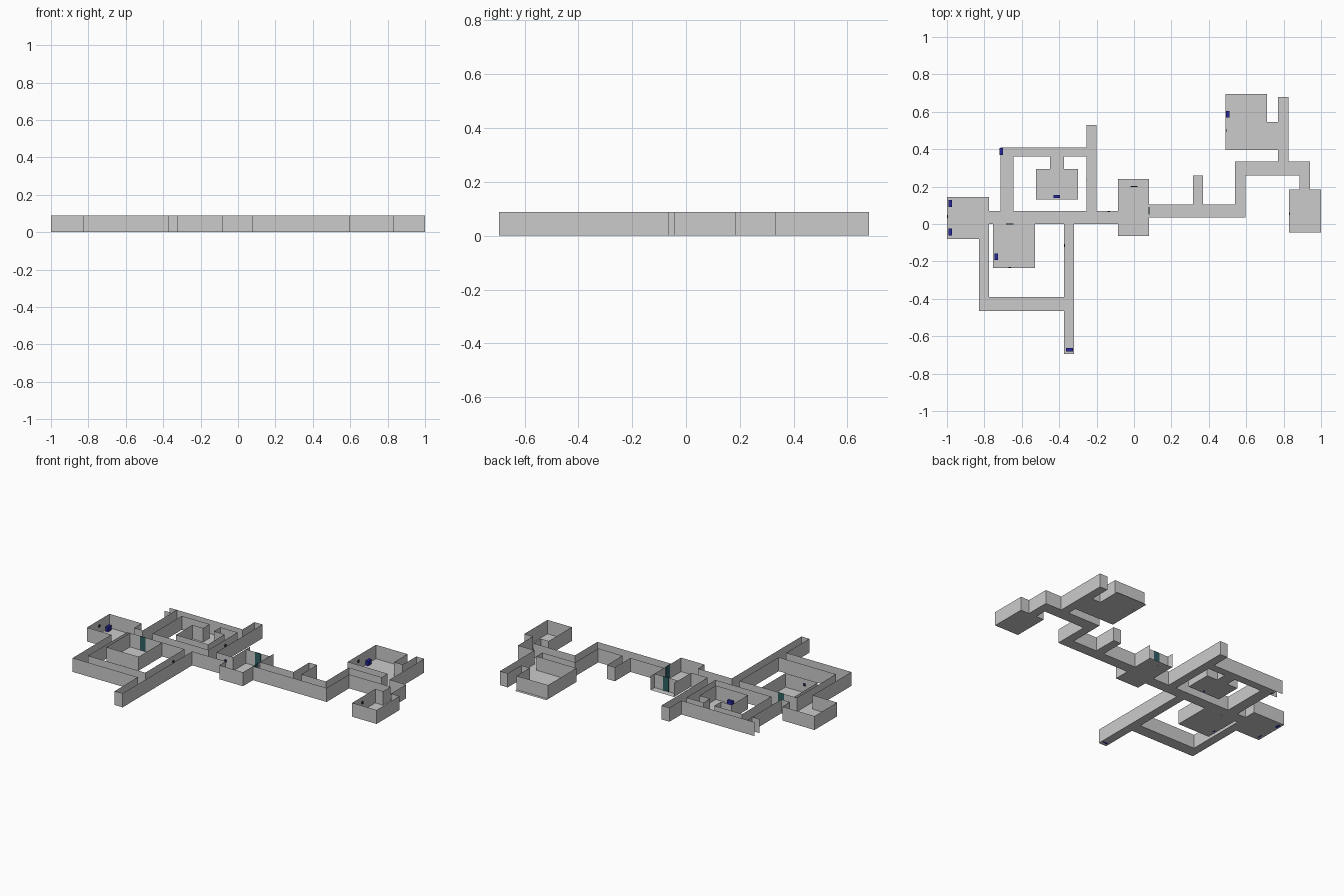
import bpy, bmesh

if "Cube" in bpy.data.objects:
    bpy.data.objects.remove(bpy.data.objects["Cube"])

H = 0.088  # wall height

# Floor plan: x0, x1, y0, y1 for every room and corridor
ROOMS = {
    "west_room": (-1, -.775, -.08, .145),
    "main_corridor": (-.775, -.085, 0, .07),
    "northwest_corridor": (-.715, -.645, .07, .41),
    "north_corridor": (-.645, -.255, .36, .41),
    "north_stub": (-.255, -.2, .07, .53),
    "inner_room": (-.525, -.3, .13, .295),
    "inner_room_passage": (-.45, -.375, .295, .36),
    "south_room": (-.755, -.53, -.235, 0),
    "south_corridor": (-.375, -.32, -.695, 0),
    "southwest_corridor": (-.83, -.375, -.465, -.39),
    "west_passage": (-.83, -.775, -.39, -.08),
    "hall": (-.085, .08, -.065, .24),
    "east_corridor": (.08, .595, .035, .105),
    "alcove": (.315, .37, .105, .26),
    "east_bend": (.54, .595, .105, .335),
    "northeast_corridor": (.595, .94, .26, .335),
    "northeast_stub": (.77, .825, .335, .68),
    "northeast_passage": (.71, .77, .395, .545),
    "northeast_room": (.49, .71, .395, .695),
    "east_passage": (.885, .94, .185, .26),
    "east_room": (.83, 1, -.045, .185),
}
OPEN_ENDS = {("hall", "north"), ("northeast_room", "north")}


def material(name, color):
    m = bpy.data.materials.new(name)
    m.diffuse_color = (*color, 1)
    m.use_nodes = True
    m.node_tree.nodes["Principled BSDF"].inputs["Base Color"].default_value = m.diffuse_color
    return m


def mesh_object(name, quads, mat=None):
    bm = bmesh.new()
    for q in quads:
        bm.faces.new([bm.verts.new(p) for p in q])
    bmesh.ops.remove_doubles(bm, verts=bm.verts, dist=1e-5)
    me = bpy.data.meshes.new(name)
    bm.to_mesh(me)
    bm.free()
    ob = bpy.data.objects.new(name, me)
    bpy.context.collection.objects.link(ob)
    if mat:
        me.materials.append(mat)
    return ob


def box(name, center, size, mat):
    bpy.ops.mesh.primitive_cube_add(size=1, location=center)
    ob = bpy.context.object
    ob.name = name
    ob.scale = size
    ob.data.materials.append(mat)


def wall(a, b):
    return [(*a, 0), (*b, 0), (*b, H), (*a, H)]


def inside(x, y):
    return any(r[0] < x < r[1] and r[2] < y < r[3] for r in ROOMS.values())


def edge_walls(a, b, out):
    """Walls along one room edge, left open wherever another room adjoins."""
    axis = 0 if a[0] != b[0] else 1
    lo, hi = sorted((a[axis], b[axis]))
    cuts = {lo, hi}
    for r in ROOMS.values():
        cuts.update(c for c in r[axis * 2:axis * 2 + 2] if lo < c < hi)
    cuts = sorted(cuts)
    quads = []
    for s, e in zip(cuts, cuts[1:]):
        p, q, mid = list(a), list(a), list(a)
        p[axis], q[axis], mid[axis] = s, e, (s + e) / 2
        if not inside(mid[0] + out[0] * .004, mid[1] + out[1] * .004):
            quads.append(wall(p, q))
    return quads


# Floors and outer walls
for name, (x0, x1, y0, y1) in ROOMS.items():
    mesh_object(name + "_floor", [[(x0, y0, 0), (x1, y0, 0), (x1, y1, 0), (x0, y1, 0)]])
    yt = .677 if name == "northeast_room" else y1
    sides = {
        "south": ((x0, y0), (x1, y0), (0, -1)),
        "north": ((x1, y1), (x0, y1), (0, 1)),
        "east": ((x1, y0), (x1, yt), (1, 0)),
        "west": ((x0, yt), (x0, y0), (-1, 0)),
    }
    quads = []
    for side, args in sides.items():
        if (name, side) not in OPEN_ENDS:
            quads += edge_walls(*args)
    if quads:
        mesh_object(name + "_walls", quads)

# Inner walls, broken for the doors
mesh_object("partition_walls", [
    wall((-.755, 0), (-.685, 0)), wall((-.645, 0), (-.53, 0)),
    wall((-.085, .2), (-.02, .2)), wall((.02, .2), (.08, .2)),
    wall((.08, .035), (.08, .05)), wall((.08, .09), (.08, .105)),
    wall((.49, .677), (.71, .677)),
    wall((-.765, .41), (-.715, .41)), wall((-.765, .36), (-.715, .36)),
])

# Doors
teal = material("door_teal", (.03, .12, .13))
for i, (x, y, sx, sy) in enumerate([(-.665, 0, .04, .004), (0, .2, .04, .004),
                                    (.08, .07, .004, .04)]):
    box(f"door_{i + 1}", (x, y, H / 2), (sx, sy, H), teal)

# Blue crates on the floor against the walls
navy = material("crate_blue", (.02, .02, .35))
for i, (x, y, turned) in enumerate([
        (-.982, .11, 0), (-.982, -.043, 0), (-.71, .387, 0), (-.737, -.175, 0),
        (.502, .587, 0), (-.413, .147, 1), (-.345, -.672, 1)]):
    size = (.036, .018, .03) if turned else (.018, .036, .03)
    box(f"crate_{i + 1}", (x, y, .015), size, navy)

# Small dark wall panels
dark = material("panel_dark", (.02, .02, .08))
for i, (x, y, turned) in enumerate([
        (-.997, .04, 0), (.493, .5, 0), (.833, .055, 0), (-.252, .235, 0),
        (-.372, -.115, 0), (-.135, .067, 1), (-.665, -.232, 1)]):
    size = (.014, .004, .016) if turned else (.004, .014, .016)
    box(f"wall_panel_{i + 1}", (x, y, .052), size, dark)
